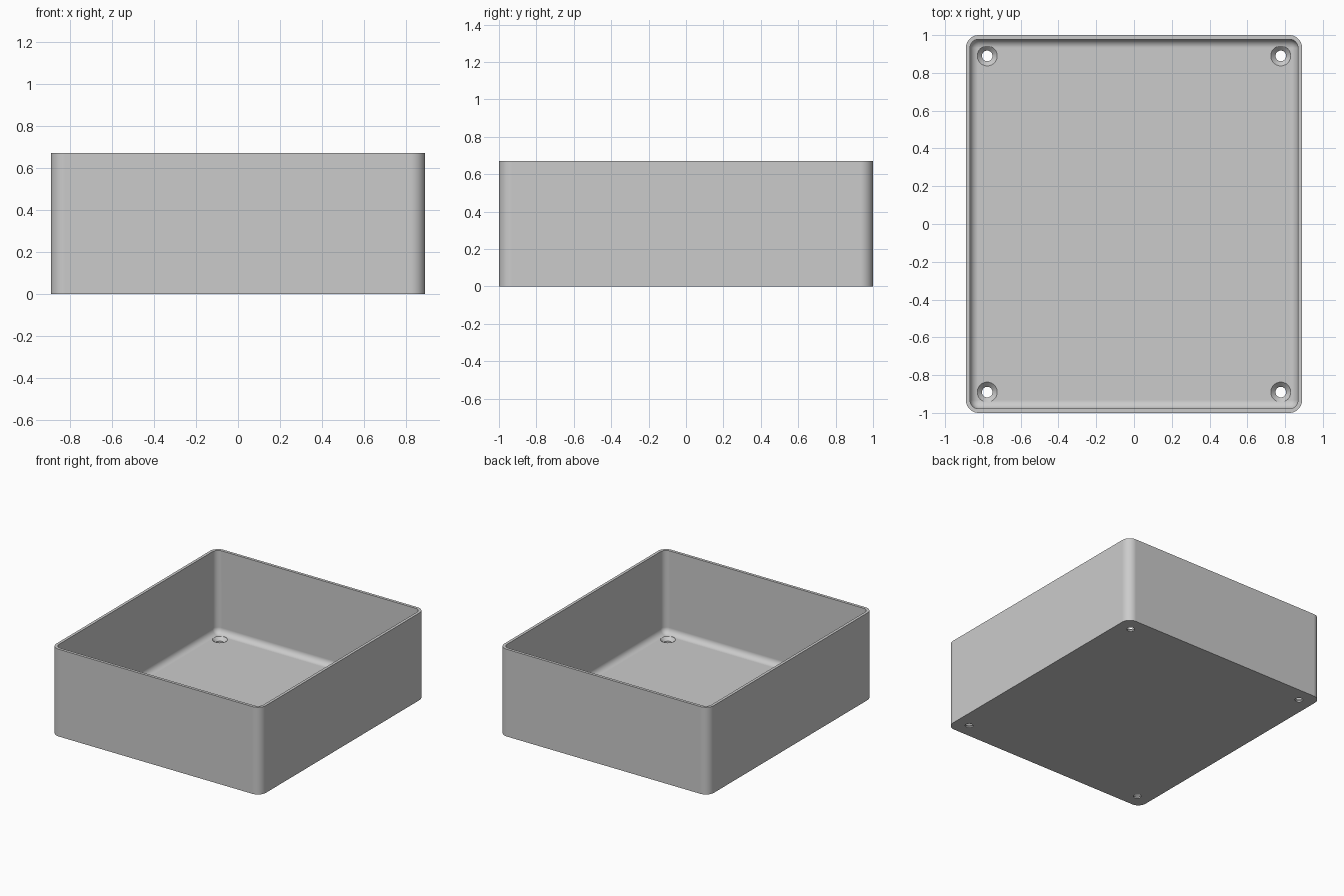
import bpy, bmesh
from math import sin, cos, pi

cube = bpy.data.objects.get("Cube")
if cube:
    bpy.data.objects.remove(cube, do_unlink=True)

HALF_X, HALF_Y, HEIGHT = 0.89, 1.0, 0.67
WALL, FLOOR = 0.022, 0.035
CORNER, FILLET = 0.068, 0.045
HOLE_X, HOLE_Y, HOLE_R, SINK_R = 0.777, 0.89, 0.028, 0.053
STEPS = 10

grey = bpy.data.materials.new("plain grey")
grey.use_nodes = True
colour = (0.6, 0.6, 0.6, 1)
grey.diffuse_color = colour
grey.node_tree.nodes["Principled BSDF"].inputs["Base Color"].default_value = colour


def make_object(name, bm):
    bmesh.ops.recalc_face_normals(bm, faces=bm.faces)
    mesh = bpy.data.meshes.new(name)
    bm.to_mesh(mesh)
    bm.free()
    mesh.materials.append(grey)
    obj = bpy.data.objects.new(name, mesh)
    bpy.context.collection.objects.link(obj)
    return obj


def loft(bm, rings):
    """Skin a list of point rings and close both ends."""
    loops = [[bm.verts.new(p) for p in ring] for ring in rings]
    for a, b in zip(loops, loops[1:]):
        for i in range(len(a)):
            j = (i + 1) % len(a)
            bm.faces.new((a[i], a[j], b[j], b[i]))
    bm.faces.new(loops[0])
    bm.faces.new(loops[-1])


def rounded_rectangle(inset, z):
    """Outline of the box, moved inwards by inset."""
    r = CORNER - inset
    points = []
    for k, (sx, sy) in enumerate([(1, 1), (-1, 1), (-1, -1), (1, -1)]):
        for i in range(STEPS + 1):
            a = (k + i / STEPS) * pi / 2
            points.append((sx * (HALF_X - CORNER) + r * cos(a),
                           sy * (HALF_Y - CORNER) + r * sin(a), z))
    return points


def circle(x, y, r, z, sides=32):
    return [(x + r * cos(2 * pi * i / sides), y + r * sin(2 * pi * i / sides), z)
            for i in range(sides)]


# Open box: outer wall, rim, inner wall, then a fillet down to the floor
profile = [(0, 0), (0, HEIGHT), (WALL, HEIGHT)]
for i in range(STEPS + 1):
    a = i / STEPS * pi / 2
    profile.append((WALL + FILLET * (1 - cos(a)), FLOOR + FILLET * (1 - sin(a))))
bm = bmesh.new()
loft(bm, [rounded_rectangle(inset, z) for inset, z in profile])
box = make_object("open_box", bm)

# Countersunk screw holes in the four floor corners
bm = bmesh.new()
for sx in (-1, 1):
    for sy in (-1, 1):
        steps = [(HOLE_R, -0.05), (HOLE_R, FLOOR - (SINK_R - HOLE_R)),
                 (SINK_R, FLOOR), (SINK_R, FLOOR + 0.1)]
        loft(bm, [circle(sx * HOLE_X, sy * HOLE_Y, r, z) for r, z in steps])
cutter = make_object("screw_hole_cutter", bm)
cutter.hide_render = True

cut = box.modifiers.new("screw holes", "BOOLEAN")
cut.operation, cut.solver, cut.object = "DIFFERENCE", "EXACT", cutter
bpy.ops.object.select_all(action="DESELECT")
box.select_set(True)
bpy.context.view_layer.objects.active = box
bpy.ops.object.modifier_apply(modifier=cut.name)
bpy.data.objects.remove(cutter, do_unlink=True)

# Smooth corners and fillets, crisp rim, flat large faces
bpy.ops.object.shade_smooth_by_angle(angle=pi / 6)
weighted = box.modifiers.new("flat panels", "WEIGHTED_NORMAL")
weighted.keep_sharp = True
